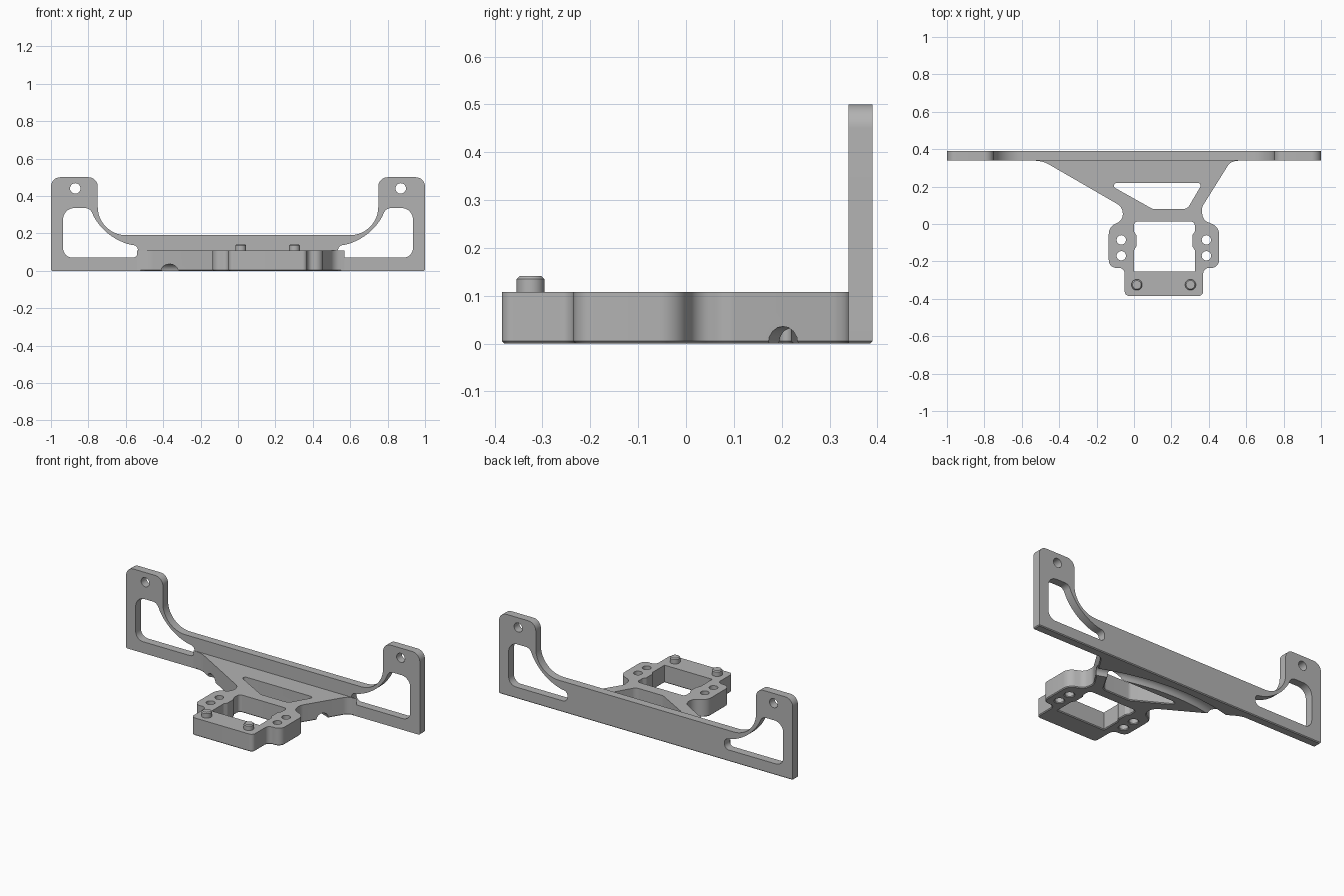
import bpy, bmesh, math
from mathutils import Matrix, Vector

cube = bpy.data.objects.get("Cube")
if cube:
    bpy.data.objects.remove(cube, do_unlink=True)

grey = bpy.data.materials.new("matte_grey")
grey.use_nodes = True
COLOR = (0.45, 0.45, 0.45, 1)
grey.diffuse_color = COLOR
grey.node_tree.nodes["Principled BSDF"].inputs["Base Color"].default_value = COLOR


def rounded(corners, steps=10):
    """Outline from (x, y, radius) corners with filleted corners."""
    out = []
    n = len(corners)
    for i, (x, y, r) in enumerate(corners):
        p = Vector((x, y))
        to_prev = Vector(corners[i - 1][:2]) - p
        to_next = Vector(corners[(i + 1) % n][:2]) - p
        turn = math.pi - to_prev.angle(to_next)
        if r == 0 or turn < 0.02:
            out.append(p)
            continue
        room = 0.49 * min(to_prev.length, to_next.length)
        tangent = min(r * math.tan(turn / 2), room)
        r = tangent / math.tan(turn / 2)
        a, b = to_prev.normalized(), to_next.normalized()
        center = p + (a + b).normalized() * (r / math.cos(turn / 2))
        start, end = p + a * tangent - center, p + b * tangent - center
        sweep = start.angle_signed(end)
        for k in range(steps + 1):
            out.append(center + Matrix.Rotation(-sweep * k / steps, 2) @ start)
    return out


def circle(x, y, r, n=24):
    return [Vector((x + r * math.cos(math.tau * k / n), y + r * math.sin(math.tau * k / n)))
            for k in range(n)]


def finish(obj, angle=30):
    obj.data.materials.clear()
    obj.data.materials.append(grey)
    bpy.ops.object.select_all(action='DESELECT')
    obj.select_set(True)
    bpy.context.view_layer.objects.active = obj
    bpy.ops.object.shade_smooth_by_angle(angle=math.radians(angle))


def slab(name, loops, depth, matrix, keep_sharp):
    """Extrude outlines with holes, then chamfer the rim resting on the ground."""
    bm = bmesh.new()
    edges = []
    for loop in loops:
        vs = [bm.verts.new((p.x, p.y, 0)) for p in loop]
        edges += [bm.edges.new((vs[i - 1], vs[i])) for i in range(len(vs))]
    bmesh.ops.triangle_fill(bm, edges=edges, use_beauty=True, use_dissolve=False)
    new = bmesh.ops.extrude_face_region(bm, geom=bm.faces[:], use_keep_orig=True)["geom"]
    bmesh.ops.translate(bm, vec=(0, 0, depth),
                        verts=[g for g in new if isinstance(g, bmesh.types.BMVert)])
    bmesh.ops.transform(bm, matrix=matrix, verts=bm.verts)
    bmesh.ops.recalc_face_normals(bm, faces=bm.faces)
    rim = [e for e in bm.edges if len(e.link_faces) == 2
           and all(v.co.z < 1e-4 for v in e.verts)
           and e.calc_face_angle() > 1
           and not all(keep_sharp(v.co) for v in e.verts)]
    bmesh.ops.bevel(bm, geom=rim, offset=0.005, segments=1, affect='EDGES')
    mesh = bpy.data.meshes.new(name)
    bm.to_mesh(mesh)
    bm.free()
    obj = bpy.data.objects.new(name, mesh)
    bpy.context.collection.objects.link(obj)
    return obj


def mirrored(points):
    return [Vector((-p.x, p.y)) for p in points]


# Upright back plate with two raised ears
half = [(1, 0, 0), (1, 0.5, 0.05), (0.75, 0.5, 0.05), (0.75, 0.19, 0.25)]
plate_outline = rounded(half + [(-x, z, r) for x, z, r in reversed(half)], 16)

# Ear windows follow the sweep of the ear
sweep = [(0.5 + 0.31 * math.cos(math.radians(-a)), 0.44 + 0.31 * math.sin(math.radians(-a)), 0)
         for a in range(30, 76, 5)]
window = rounded([(0.935, 0.07, 0.05), (0.935, 0.335, 0.06), (0.792, 0.335, 0.04)]
                 + sweep + [(0.535, 0.133, 0.03), (0.535, 0.07, 0.03)])
ear_hole = circle(0.87, 0.44, 0.028)
back_plate = slab("back_plate",
                  [plate_outline, window, mirrored(window), ear_hole, mirrored(ear_hole)],
                  0.05,
                  Matrix.Translation((0, 0.39, 0)) @ Matrix.Rotation(math.pi / 2, 4, 'X'),
                  lambda c: c.y < 0.341)
finish(back_plate)

# Flat bracket reaching forward from the plate
bracket_outline = rounded([
    (-0.54, 0.34, 0), (-0.48, 0.333, 0.15), (-0.06, 0.09, 0.06), (-0.06, 0.02, 0.05),
    (-0.135, -0.015, 0.06), (-0.135, -0.235, 0.05), (-0.05, -0.235, 0.03),
    (-0.05, -0.385, 0.025), (0.37, -0.385, 0.025), (0.37, -0.235, 0.03),
    (0.455, -0.235, 0.05), (0.455, -0.015, 0.06), (0.37, 0.02, 0.05),
    (0.36, 0.085, 0.06), (0.515, 0.333, 0.08), (0.57, 0.34, 0)])
brace_window = rounded([(-0.15, 0.22, 0.015), (0.367, 0.22, 0.015),
                        (0.285, 0.08, 0.04), (0.1, 0.08, 0.04)])
bulge = [(0.1625, -0.04, 0), (0.15, -0.06, 0), (0.15, -0.12, 0), (0.1625, -0.14, 0)]
right_side = [(0.1625, 0.013, 0.02)] + bulge + [(0.1625, -0.255, 0)]
square = right_side + [(-x, y, r) for x, y, r in reversed(right_side)]
square_window = rounded([(x + 0.1625, y, r) for x, y, r in square])
screw_holes = [circle(x, y, 0.025) for x in (-0.068, 0.387) for y in (-0.085, -0.17)]
bracket = slab("bracket", [bracket_outline, brace_window, square_window] + screw_holes,
               0.108, Matrix.Identity(4), lambda c: c.y > 0.339)

# Curved cable groove cut across the underside
curve = bpy.data.curves.new("groove_cutter", 'CURVE')
curve.dimensions = '3D'
curve.bevel_depth = 0.036
curve.bevel_resolution = 6
curve.use_fill_caps = True
path = curve.splines.new('POLY')
path.points.add(24)
for k, pt in enumerate(path.points):
    x = -0.48 + 0.04 * k
    pt.co = (x, 0.3 - 0.055 * x - 0.39 * x * x, 0, 1)
cutter = bpy.data.objects.new("groove_cutter", curve)
bpy.context.collection.objects.link(cutter)
cutter.hide_render = True
bpy.ops.object.select_all(action='DESELECT')
cutter.select_set(True)
bpy.context.view_layer.objects.active = cutter
bpy.ops.object.convert(target='MESH')
cutter = bpy.context.view_layer.objects.active
cut = bracket.modifiers.new("groove", 'BOOLEAN')
cut.operation = 'DIFFERENCE'
cut.solver = 'EXACT'
cut.object = cutter
bpy.context.view_layer.objects.active = bracket
bpy.ops.object.modifier_apply(modifier=cut.name)
bpy.data.objects.remove(cutter, do_unlink=True)
finish(bracket)

# Locating pegs with chamfered tops
for side, x in (("right", 0.015), ("left", 0.302)):
    bpy.ops.mesh.primitive_cylinder_add(vertices=32, radius=0.029, depth=0.041,
                                        location=(x, -0.325, 0.1205))
    peg = bpy.context.object
    peg.name = side + "_peg"
    bm = bmesh.new()
    bm.from_mesh(peg.data)
    rim = [e for e in bm.edges if all(v.co.z > 0 for v in e.verts)]
    bmesh.ops.bevel(bm, geom=rim, offset=0.006, segments=1, affect='EDGES')
    bm.to_mesh(peg.data)
    bm.free()
    finish(peg)
